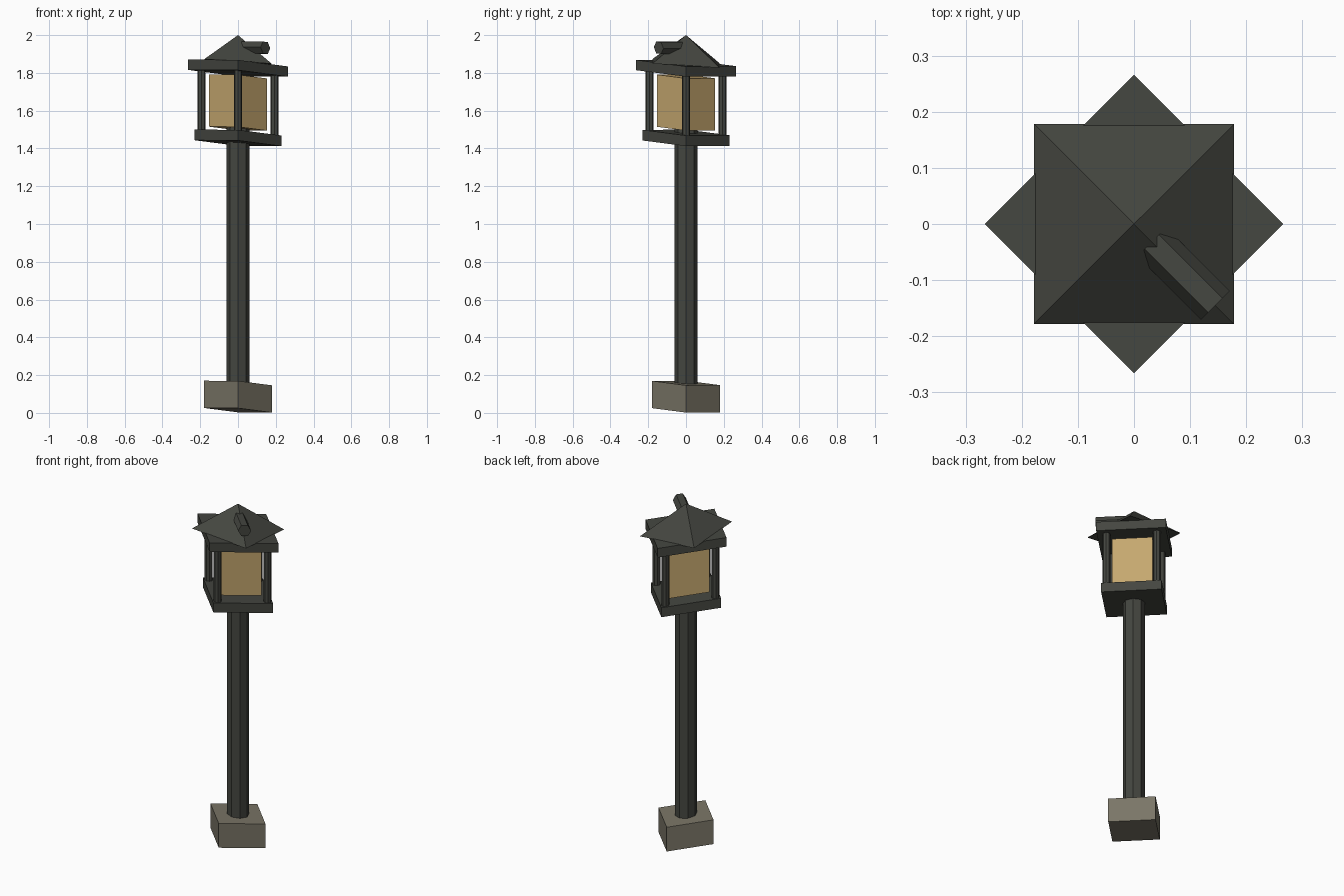
import bpy, bmesh, math
from mathutils import Matrix

if "Cube" in bpy.data.objects:
    bpy.data.objects.remove(bpy.data.objects["Cube"])

# Gentle slant shared by the whole lamp: level edges dip toward +x and +y
SHEAR = Matrix(((1, 0, 0, 0), (0, 1, 0, 0), (-0.068, -0.062, 1, 0), (0, 0, 0, 1)))


def material(name, rgb):
    m = bpy.data.materials.new(name)
    m.diffuse_color = (*rgb, 1)
    m.use_nodes = True
    m.node_tree.nodes["Principled BSDF"].inputs["Base Color"].default_value = m.diffuse_color
    return m


IRON = material("dark iron", (0.058, 0.061, 0.051))
STONE = material("grey stone", (0.195, 0.18, 0.135))
GLOW = material("amber glass", (0.56, 0.39, 0.16))


def prism(name, mat, n, r, z0, z1, x=0, y=0, turn=0, r_top=None, place=None):
    """Upright n-sided prism or cone with its first corner at angle `turn`."""
    bm = bmesh.new()
    bmesh.ops.create_cone(bm, cap_ends=True, segments=n, radius1=r,
                          radius2=r if r_top is None else r_top, depth=z1 - z0)
    # put a corner exactly on the +x axis, whatever the primitive's start angle
    v = max(bm.verts, key=lambda q: q.co.xy.length).co
    start = math.atan2(v.y, v.x)
    bm.transform(Matrix.Translation((x, y, (z0 + z1) / 2))
                 @ Matrix.Rotation(turn - start, 4, 'Z'))
    if place:
        bm.transform(place)
    bm.transform(SHEAR)
    bmesh.ops.remove_doubles(bm, verts=bm.verts, dist=1e-5)
    bmesh.ops.recalc_face_normals(bm, faces=bm.faces)
    me = bpy.data.meshes.new(name)
    bm.to_mesh(me)
    bm.free()
    me.materials.append(mat)
    ob = bpy.data.objects.new(name, me)
    bpy.context.collection.objects.link(ob)
    return ob


# Foot and pole
prism("stone_base", STONE, 4, 0.181, 0.014, 0.158)
prism("pole", IRON, 8, 0.06, 0.10, 1.508)

# Lantern floor, glass and ceiling, corners on the axes
prism("lantern_floor", IRON, 4, 0.231, 1.428, 1.484)
prism("lantern_glass", GLOW, 4, 0.153, 1.505, 1.781)
prism("lantern_ceiling", IRON, 4, 0.266, 1.798, 1.852)

# Four corner posts
for i in range(4):
    a = i * math.pi / 2
    prism(f"corner_post_{i + 1}", IRON, 8, 0.022, 1.47, 1.81,
          0.193 * math.cos(a), 0.193 * math.sin(a))

# Pyramid roof, turned an eighth against the lantern
prism("roof", IRON, 4, 0.178 * math.sqrt(2), 1.850, 2.0,
      turn=math.pi / 4, r_top=0)

# Short six-sided vent pipe lying out over the front right corner
aim = (Matrix.Translation((0, 0, 1.934)) @ Matrix.Rotation(-math.pi / 4, 4, 'Z')
       @ Matrix.Rotation(math.pi / 2, 4, 'Y'))
prism("roof_pipe", IRON, 6, 0.036, 0.045, 0.205, turn=math.pi / 2, place=aim)
